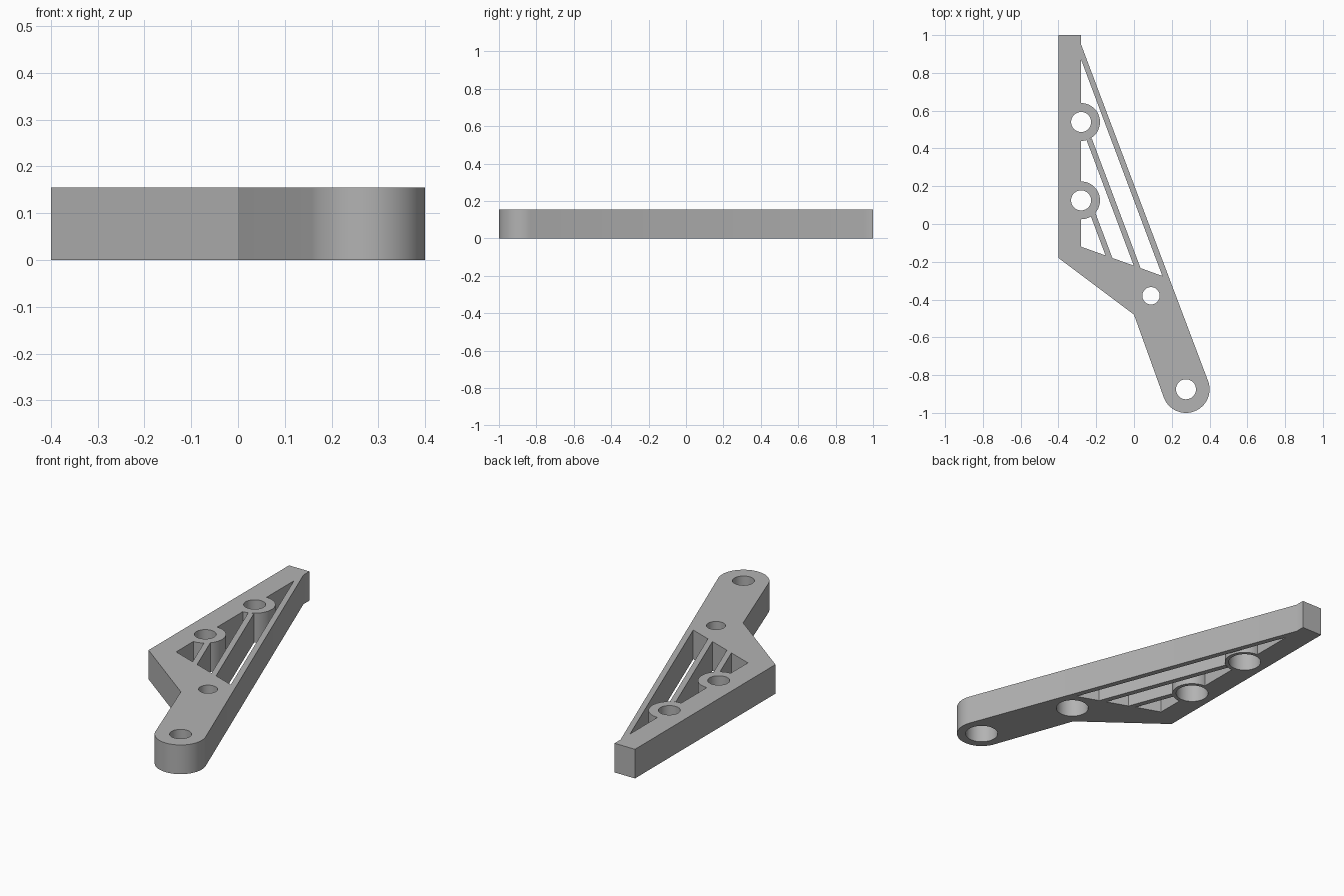
import bpy, bmesh
from math import atan2, cos, sin, pi, radians
from mathutils import Vector

if "Cube" in bpy.data.objects:
    bpy.data.objects.remove(bpy.data.objects["Cube"])

H = 0.155                                   # plate thickness
SEG = 64
ALONG = Vector((0.352, -0.936)).normalized()   # direction of the arm and ribs
SIDE = Vector((-ALONG.y, ALONG.x))

gray = bpy.data.materials.new("plain gray")
gray.use_nodes = True
gray.diffuse_color = (0.45, 0.45, 0.45, 1)
gray.node_tree.nodes["Principled BSDF"].inputs["Base Color"].default_value = gray.diffuse_color


def prism(name, points, z0=0.0, z1=H):
    """Extrude a flat outline from z0 to z1."""
    bm = bmesh.new()
    face = bm.faces.new([bm.verts.new((p[0], p[1], z0)) for p in points])
    top = bmesh.ops.extrude_face_region(bm, geom=[face])["geom"]
    bmesh.ops.translate(bm, vec=(0, 0, z1 - z0),
                        verts=[v for v in top if isinstance(v, bmesh.types.BMVert)])
    bmesh.ops.recalc_face_normals(bm, faces=bm.faces)
    mesh = bpy.data.meshes.new(name)
    bm.to_mesh(mesh)
    bm.free()
    mesh.materials.append(gray)
    obj = bpy.data.objects.new(name, mesh)
    bpy.context.collection.objects.link(obj)
    return obj


def arc(center, radius, start=0.0, sweep=2 * pi, count=SEG):
    return [(center[0] + radius * cos(start + sweep * i / count),
             center[1] + radius * sin(start + sweep * i / count)) for i in range(count)]


def combine(target, tool, operation):
    """Apply a boolean and discard the tool."""
    tool.hide_render = True
    mod = target.modifiers.new("combine", "BOOLEAN")
    mod.operation, mod.solver, mod.object = operation, "EXACT", tool
    bpy.ops.object.select_all(action="DESELECT")
    bpy.context.view_layer.objects.active = target
    target.select_set(True)
    bpy.ops.object.modifier_apply(modifier=mod.name)
    bpy.data.objects.remove(tool)


# Outer outline: straight rail, sloped foot, arm with a round end
end = Vector((0.275, -0.875))
outline = [(-0.28, 0.95), (-0.28, 1), (-0.4, 1), (-0.4, -0.18), (0, -0.48)]
first = atan2(-SIDE.y, -SIDE.x)
outline += arc(end, 0.125, first, pi, 40) + [end + SIDE * 0.125]
bracket = prism("bracket", outline)

# Triangular window
window = prism("window_cutter", [(-0.28, 0.87), (-0.28, -0.12), (0.15, -0.275)], -0.1, H + 0.1)
combine(bracket, window, "DIFFERENCE")

# Round bosses on the rail
bosses = [(-0.28, 0.54), (-0.28, 0.125)]
for c in bosses:
    combine(bracket, prism("boss", arc(c, 0.1)), "UNION")

# Thin ribs from the bosses to the foot
for foot, length in (((0.016, -0.225), 0.72), ((-0.133, -0.172), 0.25)):
    low = Vector(foot) + ALONG * 0.03
    high = Vector(foot) - ALONG * length
    w = SIDE * 0.0145
    combine(bracket, prism("rib", [low + w, high + w, high - w, low - w]), "UNION")

# Bolt holes, counterbored from below
for c, r in ((bosses[0], 0.053), (bosses[1], 0.053), ((0.09, -0.38), 0.046), (end, 0.053)):
    combine(bracket, prism("hole_cutter", arc(c, r), -0.1, H + 0.1), "DIFFERENCE")
    combine(bracket, prism("counterbore_cutter", arc(c, 0.081), -0.1, 0.095), "DIFFERENCE")

bpy.ops.object.shade_smooth_by_angle(angle=radians(30))
